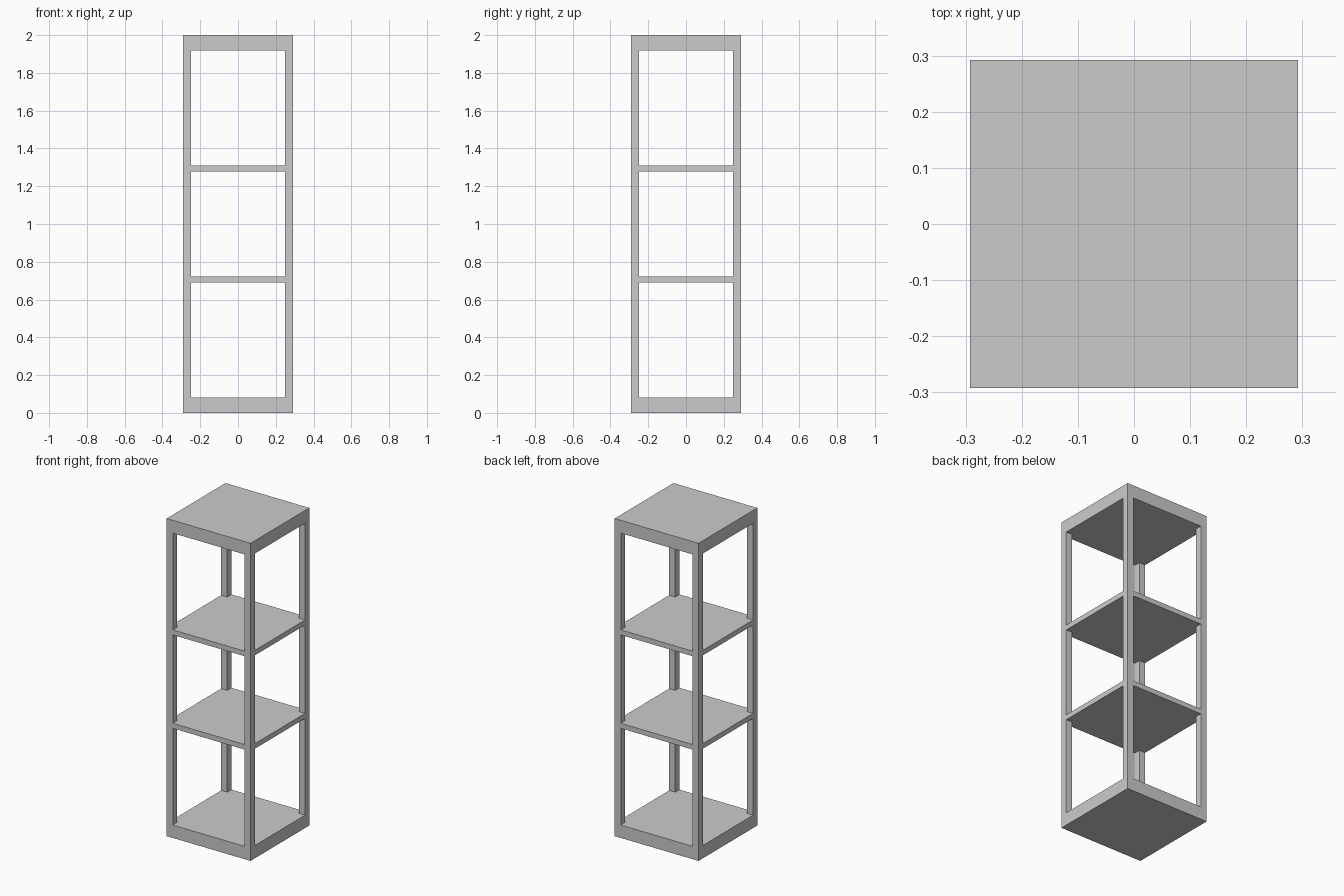
import bpy

if "Cube" in bpy.data.objects:
    bpy.data.objects.remove(bpy.data.objects["Cube"])

OUTER, INNER = 0.292, 0.25          # half widths: outside, between posts
BAYS = [(0.081, 0.69), (0.722, 1.278), (1.31, 1.919)]   # open heights


def box(name, hx, hy, z0, z1):
    bpy.ops.mesh.primitive_cube_add(size=1, location=(0, 0, (z0 + z1) / 2))
    ob = bpy.context.object
    ob.name = name
    ob.scale = (2 * hx, 2 * hy, z1 - z0)
    bpy.ops.object.transform_apply(location=True, rotation=False, scale=True)
    return ob


# Tower block: leaves four corner posts, base, two shelves and top
tower = box("shelf_tower", OUTER, OUTER, 0, 2)

# Open bays: one tunnel front to back and one side to side at each level
cutters = []
for i, (z0, z1) in enumerate(BAYS):
    for axis, hx, hy in (("front", INNER, 0.5), ("side", 0.5, INNER)):
        cutter = box(f"bay_cutter_{axis}_{i + 1}", hx, hy, z0, z1)
        cutter.hide_render = True
        cutters.append(cutter)
        mod = tower.modifiers.new(cutter.name, 'BOOLEAN')
        mod.operation = 'DIFFERENCE'
        mod.solver = 'EXACT'
        mod.object = cutter

# Bake the cuts and clear the helpers
bpy.ops.object.select_all(action='DESELECT')
tower.select_set(True)
bpy.context.view_layer.objects.active = tower
for mod in list(tower.modifiers):
    bpy.ops.object.modifier_apply(modifier=mod.name)
for cutter in cutters:
    bpy.data.objects.remove(cutter)
